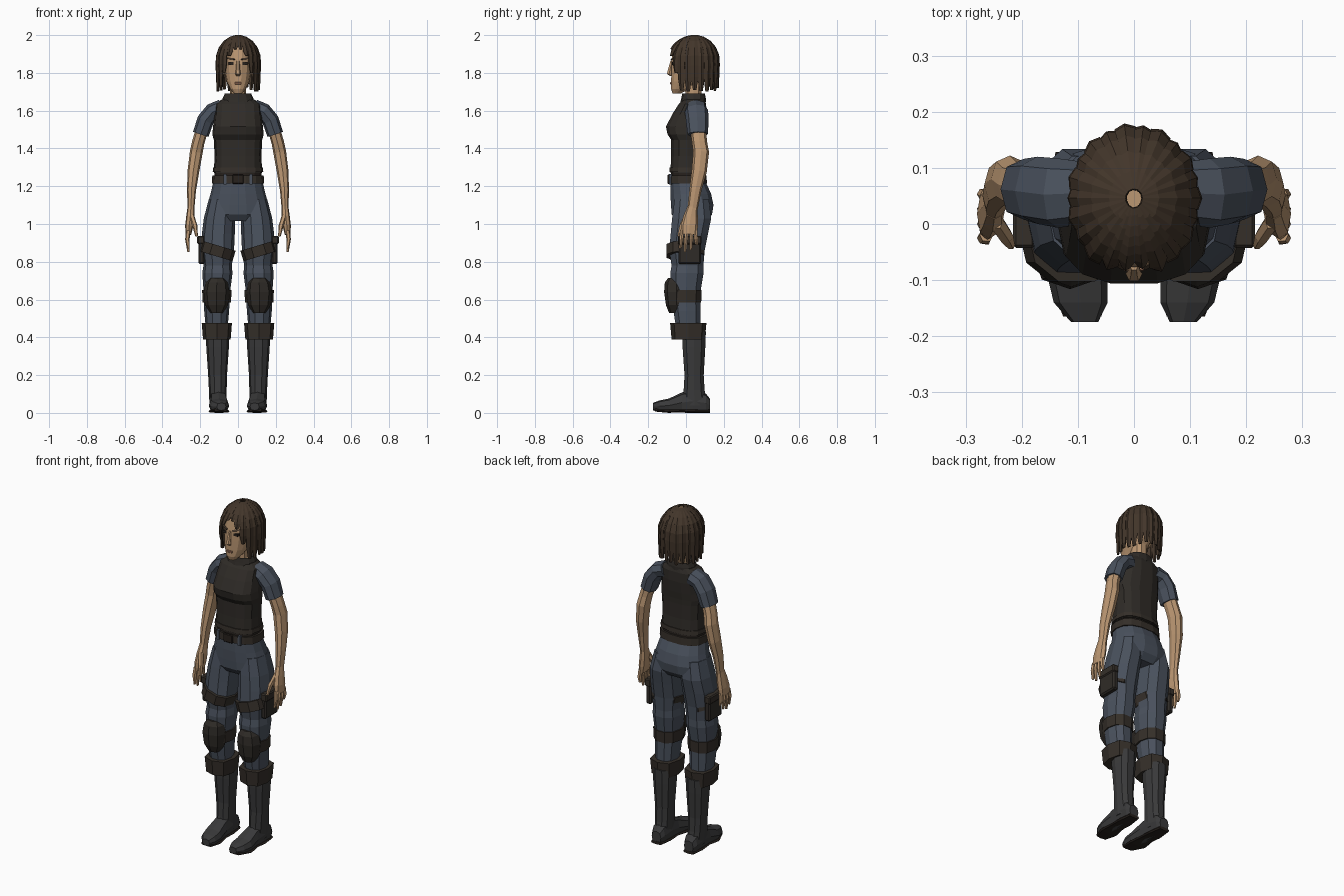
import bpy, bmesh, math, random
from mathutils import Vector
random.seed(4)


def material(name, rgb):
    m = bpy.data.materials.new(name)
    m.diffuse_color = (*rgb, 1)
    return m


SKIN = material("skin", (0.50, 0.31, 0.17))
HAIR = material("hair", (0.055, 0.036, 0.023))
CLOTH = material("blue_cloth", (0.068, 0.083, 0.11))
VEST = material("vest_fabric", (0.028, 0.024, 0.020))
STRAP = material("strap", (0.035, 0.028, 0.022))
BOOT = material("boot_leather", (0.042, 0.042, 0.043))
DARK = material("dark", (0.02, 0.015, 0.012))
LIP = material("lip", (0.32, 0.16, 0.10))
Z = (0, 0, 1)


def finish(name, bm, mat, mirror):
    bmesh.ops.recalc_face_normals(bm, faces=bm.faces)
    me = bpy.data.meshes.new(name)
    bm.to_mesh(me)
    bm.free()
    me.materials.append(mat)
    ob = bpy.data.objects.new(name, me)
    bpy.context.collection.objects.link(ob)
    if mirror:
        ob.modifiers.new("mirror", "MIRROR").use_mirror_merge = False
    return ob


def loft(name, rows, mat, n=10, axis=None, p=2.3, mirror=False):
    """Skin rings (x, y, z, half width, half depth); rings face the axis or follow the path."""
    bm = bmesh.new()
    pts = [Vector(r[:3]) for r in rows]
    rings = []
    for i, r in enumerate(rows):
        d = Vector(axis) if axis else pts[min(i + 1, len(pts) - 1)] - pts[max(i - 1, 0)]
        d.normalize()
        v = d.cross(Vector((1, 0, 0))).normalized()
        u = v.cross(d)
        ring = []
        for k in range(n):
            a = math.tau * k / n
            c, s = math.cos(a), math.sin(a)
            c = math.copysign(abs(c) ** (2 / p), c)
            s = math.copysign(abs(s) ** (2 / p), s)
            ring.append(bm.verts.new(pts[i] + u * c * r[3] + v * s * r[4]))
        rings.append(ring)
    for a, b in zip(rings, rings[1:]):
        for k in range(n):
            bm.faces.new((a[k], a[(k + 1) % n], b[(k + 1) % n], b[k]))
    bm.faces.new(rings[0])
    bm.faces.new(rings[-1])
    return finish(name, bm, mat, mirror)


def stack(name, rows, mat, **kw):
    """Horizontal rings on the centre line: (z, front y, back y, half width)."""
    return loft(name, [(0, (f + b) / 2, z, w, (b - f) / 2) for z, f, b, w in rows], mat, axis=Z, **kw)


def box(name, c, size, mat, mirror=False, bevel=0.0):
    bm = bmesh.new()
    bmesh.ops.create_cube(bm, size=1)
    for v in bm.verts:
        v.co = Vector([c[i] + v.co[i] * size[i] for i in range(3)])
    if bevel:
        bmesh.ops.bevel(bm, geom=bm.edges[:], offset=bevel, segments=1, affect="EDGES")
    return finish(name, bm, mat, mirror)


# Torso: vest, collar, hem, belt
stack("vest", [(1.27, -.085, .105, .128), (1.36, -.08, .098, .124), (1.445, -.08, .098, .128),
               (1.475, -.10, .10, .136), (1.515, -.108, .105, .132), (1.58, -.075, .11, .125),
               (1.635, -.04, .108, .12), (1.66, -.015, .10, .085)], VEST, n=14, p=2.6)
stack("collar", [(1.645, -.03, .105, .088), (1.665, -.025, .105, .082), (1.69, -.02, .10, .07),
                 (1.67, -.005, .085, .058)], VEST, n=12)
stack("vest_hem", [(1.275, -.09, .11, .134), (1.30, -.088, .107, .131)], STRAP, n=14, p=2.6)
stack("waist", [(1.20, -.082, .10, .125), (1.29, -.08, .10, .124)], DARK, n=14, p=2.6)
stack("belt", [(1.215, -.092, .113, .138), (1.258, -.09, .11, .136)], STRAP, n=14, p=2.6)
box("belt_buckle", (0, -.092, 1.237), (.06, .014, .05), DARK, bevel=.004)
box("belt_loop", (.07, -.083, 1.237), (.016, .016, .055), CLOTH, mirror=True)

# Trousers
stack("trouser_seat", [(1.225, -.085, .105, .13), (1.16, -.085, .135, .145), (1.10, -.082, .148, .163),
                       (1.05, -.078, .14, .172), (1.015, -.05, .11, .15)], CLOTH, n=14)
loft("trouser_leg", [(.085, .03, 1.13, .07, .095), (.098, .03, 1.03, .083, .108), (.104, .018, .95, .087, .103),
                     (.107, .005, .86, .086, .098), (.108, .008, .78, .075, .088), (.109, .005, .74, .08, .092),
                     (.112, 0, .64, .07, .08), (.113, .005, .54, .066, .075), (.113, .015, .42, .055, .065)],
     CLOTH, n=10, axis=Z, mirror=True)

# Straps, pouches and knee pads
loft("thigh_strap", [(.118, -.004, .83, .093, .103), (.102, -.004, .885, .093, .103)], STRAP,
     n=10, axis=(-.3, 0, 1), mirror=True)
box("thigh_pouch", (.193, .02, .86), (.034, .12, .145), VEST, mirror=True, bevel=.008)
box("pouch_flap", (.196, .02, .915), (.04, .126, .045), STRAP, mirror=True, bevel=.006)
loft("knee_strap", [(.112, 0, .585, .075, .084), (.112, 0, .65, .078, .087)], STRAP, n=10, axis=Z, mirror=True)
loft("knee_pad", [(.113, -.05, .53, .035, .04), (.114, -.05, .57, .06, .056), (.114, -.05, .64, .068, .066),
                  (.112, -.05, .69, .06, .062), (.111, -.05, .715, .04, .045)], VEST, n=8, axis=Z, mirror=True)

# Boots
loft("boot_cuff", [(.112, .012, .388, .073, .088), (.112, .012, .475, .08, .096)], STRAP, n=8, axis=Z,
     p=2.8, mirror=True)
loft("boot_shaft", [(.108, .042, .43, .062, .066), (.108, .042, .35, .060, .063), (.108, .043, .20, .050, .053),
                    (.107, .043, .12, .047, .058), (.106, .045, .04, .045, .07)], BOOT, n=10, axis=Z, mirror=True)
loft("boot_foot", [(.106, .127, .04, .03, .035), (.106, .105, .052, .042, .05), (.105, .04, .062, .046, .062),
                   (.103, -.02, .055, .046, .054), (.101, -.09, .039, .054, .037), (.095, -.14, .036, .048, .03),
                   (.088, -.175, .033, .024, .02)], BOOT, n=8, axis=(0, -1, 0), p=2.8, mirror=True)
loft("boot_sole", [(.106, .128, .009, .034, .009), (.105, .05, .009, .046, .009), (.103, -.02, .012, .045, .007),
                   (.101, -.09, .009, .056, .009), (.092, -.165, .016, .034, .009)], DARK, n=8,
     axis=(0, -1, 0), p=4, mirror=True)

# Arms
loft("sleeve", [(.085, .055, 1.615, .045, .055), (.135, .055, 1.597, .044, .062), (.172, .06, 1.55, .045, .06),
                (.197, .062, 1.475, .043, .054)], CLOTH, n=8, mirror=True)
loft("arm", [(.185, .062, 1.52, .033, .042), (.211, .072, 1.43, .033, .04), (.221, .08, 1.38, .034, .042),
             (.236, .07, 1.28, .031, .04), (.246, .05, 1.18, .024, .032), (.249, .035, 1.08, .018, .027)],
     SKIN, n=8, mirror=True)
loft("palm", [(.249, .035, 1.09, .018, .027), (.252, .025, 1.04, .022, .038), (.258, .018, .99, .022, .045),
              (.263, .015, .945, .015, .044)], SKIN, n=8, mirror=True)
for i, (y0, y1, tip) in enumerate([(-.02, -.03, .87), (.004, -.004, .852), (.028, .026, .862), (.05, .056, .89)]):
    loft(f"finger_{i + 1}", [(.263, y0, .965, .012, .012), (.268, (y0 + y1) / 2, .92, .012, .011),
                             (.262, y1, tip, .006, .007)], SKIN, n=6, mirror=True)
loft("thumb", [(.246, .005, 1.045, .014, .016), (.228, -.022, .99, .013, .014), (.219, -.038, .935, .007, .008)],
     SKIN, n=6, mirror=True)

# Head and face
stack("neck", [(1.63, -.01, .09, .055), (1.68, -.005, .083, .042), (1.78, -.01, .085, .042)], SKIN, n=10)
stack("head", [(1.692, -.072, -.025, .022), (1.715, -.08, .02, .042), (1.755, -.08, .08, .061),
               (1.81, -.08, .12, .071), (1.87, -.079, .135, .076), (1.93, -.068, .13, .074),
               (1.968, -.03, .10, .05)], SKIN, n=14)
loft("nose", [(0, -.073, 1.865, .008, .01), (0, -.084, 1.82, .011, .012), (0, -.089, 1.795, .015, .014),
              (0, -.078, 1.783, .01, .008)], SKIN, n=6, axis=Z)
box("eye", (.037, -.067, 1.85), (.026, .016, .014), DARK, mirror=True)
loft("eyebrow", [(.016, -.076, 1.872, .008, .005), (.055, -.055, 1.878, .008, .005)], HAIR, n=4,
     axis=(.8, .45, .2), mirror=True)
box("mouth", (0, -.079, 1.745), (.036, .01, .012), LIP, bevel=.002)
box("ear", (.078, .025, 1.82), (.024, .035, .06), SKIN, mirror=True, bevel=.006)


# Hair: overlapping ridged locks fanning out from the crown
def hair_point(a, z, scale):
    s = math.sqrt(max(0, 1 - ((z - 1.86) / .137) ** 2)) if z > 1.86 else 1 - .35 * (1.86 - z)
    depth = .125 + .013 * max(0, math.cos(a))
    return Vector((.113 * math.sin(a) * s * scale, .046 - depth * math.cos(a) * s * scale, z))


LOCKS, ROWS = 22, 8
step = math.tau / LOCKS
for i in range(LOCKS):
    a = (i + .5) * step
    off = abs(math.degrees(math.atan2(math.sin(a), math.cos(a))))
    end = 1.925 if off < 20 else 1.89 if off < 35 else 1.80 if off < 50 else 1.70 + random.uniform(0, .025)
    bm = bmesh.new()
    prev = None
    for k in range(ROWS):
        t = k / (ROWS - 1)
        z = 1.996 - (1.996 - end) * t ** 1.8
        w = step * (.54 if k < ROWS - 1 else .22)
        base = 1.0 if i % 2 else .975
        row = [bm.verts.new(hair_point(a + da, z, base * m)) for da, m in ((-w, 1), (0, 1.05), (w, 1))]
        if prev:
            for j in (0, 1):
                bm.faces.new((prev[j], prev[j + 1], row[j + 1], row[j]))
        prev = row
    lock = finish(f"hair_lock_{i + 1}", bm, HAIR, False)
    sol = lock.modifiers.new("thickness", "SOLIDIFY")
    sol.thickness, sol.offset = .008, 0
